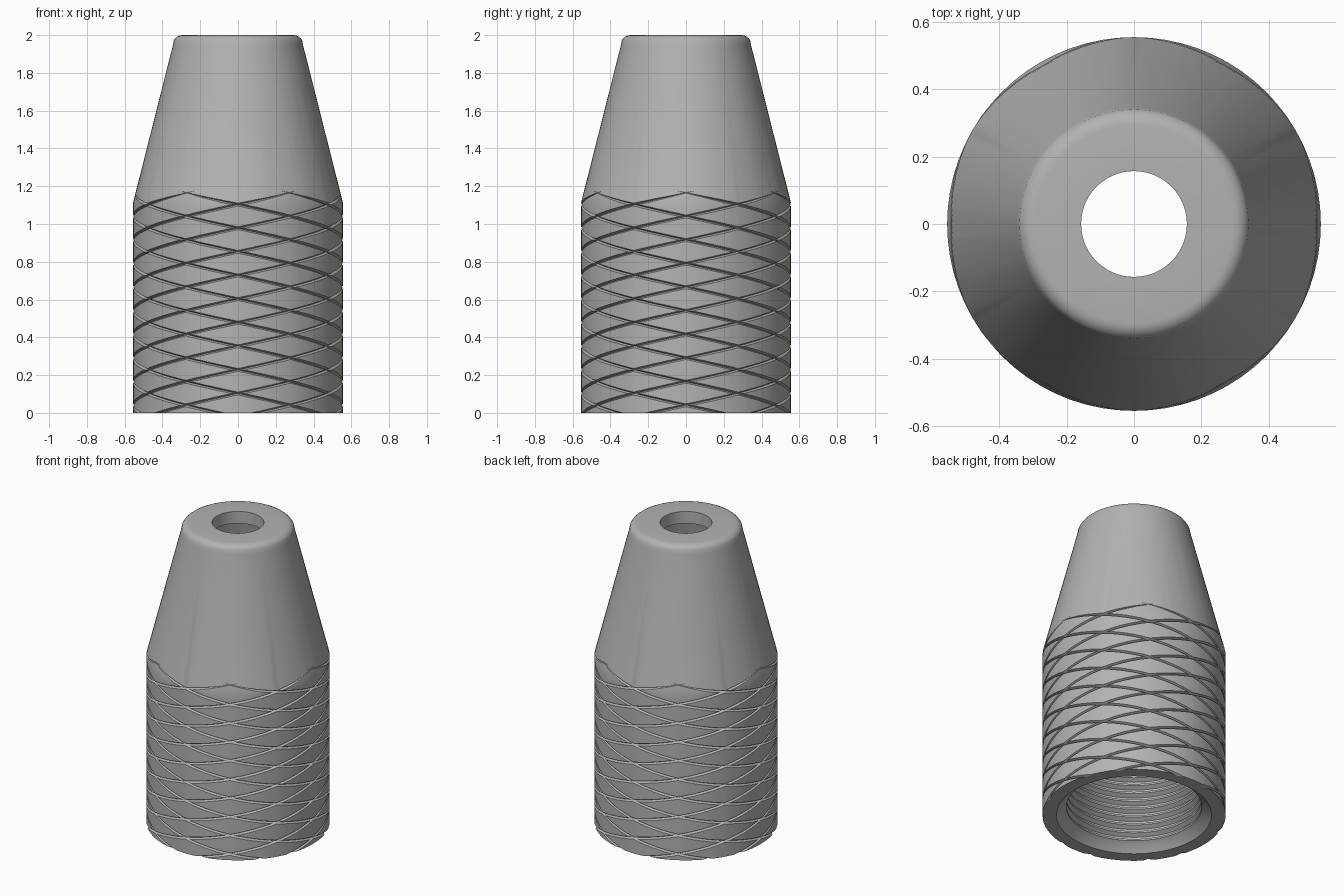
import bpy, bmesh, math
from mathutils import Matrix, Vector

cube = bpy.data.objects.get("Cube")
if cube:
    bpy.data.objects.remove(cube, do_unlink=True)

R = 0.555            # body radius
SHOULDER = 1.115     # height where the taper begins
PITCH = 0.125        # vertical distance between neighbouring grooves
STARTS = 6           # grooves in each direction
CROSS_Z = 1.165      # height of the topmost groove crossing

grey = bpy.data.materials.new("plain_grey")
grey.use_nodes = True
colour = (0.45, 0.45, 0.45, 1)
grey.diffuse_color = colour
grey.node_tree.nodes["Principled BSDF"].inputs["Base Color"].default_value = colour


def add_object(name, bm):
    bmesh.ops.recalc_face_normals(bm, faces=bm.faces)
    mesh = bpy.data.meshes.new(name)
    bm.to_mesh(mesh)
    bm.free()
    mesh.materials.append(grey)
    obj = bpy.data.objects.new(name, mesh)
    bpy.context.collection.objects.link(obj)
    return obj


def lathe(name, profile, steps):
    """Revolve a closed (radius, height) profile around z."""
    bm = bmesh.new()
    verts = [bm.verts.new((r, 0, z)) for r, z in profile]
    edges = [bm.edges.new((verts[i - 1], verts[i])) for i in range(len(verts))]
    bmesh.ops.spin(bm, geom=verts + edges, cent=(0, 0, 0), axis=(0, 0, 1),
                   angle=math.tau, steps=steps, use_merge=True)
    bmesh.ops.remove_doubles(bm, verts=bm.verts, dist=1e-5)
    return add_object(name, bm)


def groove_cutter(name, hand):
    """Parallel helical wedges, right-handed (1) or left-handed (-1)."""
    bm = bmesh.new()
    wedge = [(R - 0.015, 0), (R + 0.025, 0.02), (R + 0.025, -0.02)]
    lead = STARTS * PITCH
    low, high = -0.08, 1.25
    count = 90
    for k in range(STARTS):
        rings = []
        for i in range(count + 1):
            z = low + (high - low) * i / count
            a = hand * math.tau * ((z - CROSS_Z) / lead + k / STARTS)
            rings.append([bm.verts.new((r * math.cos(a), r * math.sin(a), z + dz))
                          for r, dz in wedge])
        for a, b in zip(rings, rings[1:]):
            for j in range(3):
                bm.faces.new((a[j - 1], a[j], b[j], b[j - 1]))
        bm.faces.new(rings[0])
        bm.faces.new(rings[-1][::-1])
    cutter = add_object(name, bm)
    cutter.hide_render = True
    cutter.hide_set(True)
    return cutter


# Outside: straight grip, taper and rounded nose
profile = [(0.47, 0), (R, 0), (R, SHOULDER), (0.345, 1.945)]
for i in range(1, 6):
    a = math.radians(10 + 16 * i)
    profile.append((0.295 + 0.05 * math.cos(a), 1.95 + 0.05 * math.sin(a)))

# Inside: nose hole, tapered cavity, thread and bottom chamfer
profile += [(0.157, 2.0), (0.157, 1.92), (0.24, 1.92), (0.42, 1.1)]
thread, top = 0.055, 1.03
for i in range(18):
    z = top - i * thread
    profile += [(0.435, z), (0.435, z - 0.012), (0.41, z - 0.026), (0.41, z - 0.038)]
profile += [(0.435, 0.04)]
body = lathe("threaded_grip_body", profile, 72)

# Crossed helical grooves cut into the grip
for name, hand in (("right_hand_groove_cutter", 1), ("left_hand_groove_cutter", -1)):
    mod = body.modifiers.new(name, 'BOOLEAN')
    mod.operation = 'DIFFERENCE'
    mod.solver = 'EXACT'
    mod.object = groove_cutter(name, hand)

# Bake the cuts, remove the helpers and shade
bpy.context.view_layer.update()
deps = bpy.context.evaluated_depsgraph_get()
body_mesh = bpy.data.meshes.new_from_object(body.evaluated_get(deps))
cutters = [m.object for m in body.modifiers]
body.modifiers.clear()
body.data = body_mesh
for cutter in cutters:
    bpy.data.objects.remove(cutter, do_unlink=True)
bpy.ops.object.select_all(action='DESELECT')
body.select_set(True)
bpy.context.view_layer.objects.active = body
bpy.ops.object.shade_smooth_by_angle(angle=math.radians(25))
